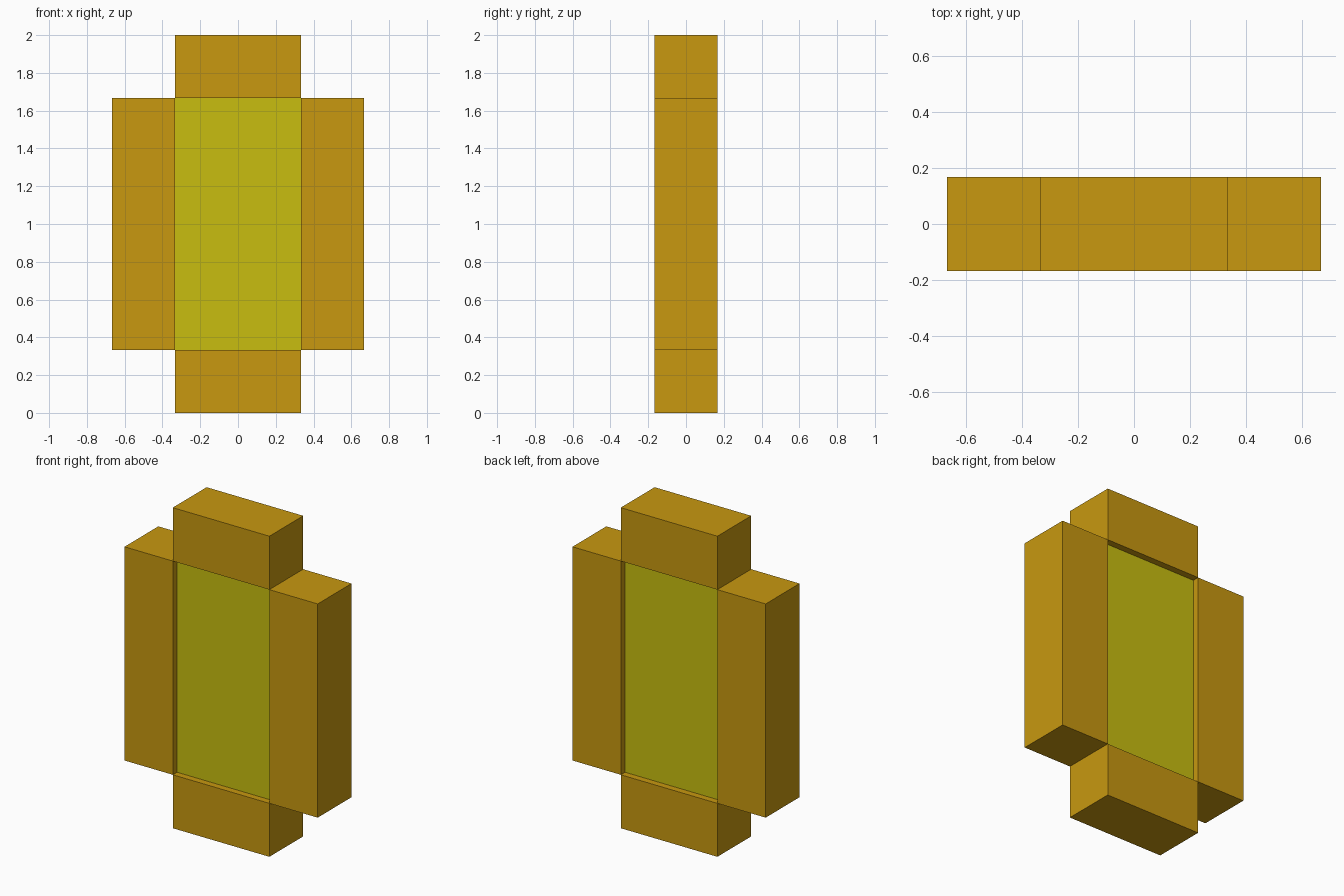
import bpy

if "Cube" in bpy.data.objects:
    bpy.data.objects.remove(bpy.data.objects["Cube"])

U = 1 / 3  # grid module of the design


def material(name, color):
    m = bpy.data.materials.new(name)
    m.diffuse_color = color
    m.use_nodes = True
    m.node_tree.nodes["Principled BSDF"].inputs["Base Color"].default_value = m.diffuse_color
    return m


def box(name, center, size, mat):
    bpy.ops.mesh.primitive_cube_add(size=1, location=center)
    ob = bpy.context.object
    ob.name = name
    ob.scale = size
    bpy.ops.object.transform_apply(location=False, rotation=False, scale=True)
    ob.data.materials.append(mat)
    return ob


orange = material("frame_orange", (0.578, 0.314, 0.005, 1))
yellow = material("panel_yellow", (0.578, 0.515, 0.005, 1))

# Top and bottom frame blocks
for name, z in (("bottom_block", U / 2), ("top_block", 2 - U / 2)):
    box(name, (0, 0, z), (2 * U, U, U), orange)

# Left and right frame posts
for name, side in (("left_post", -1), ("right_post", 1)):
    box(name, (side * 1.5 * U, 0, 1), (U, U, 4 * U), orange)

# Centre panel, recessed on front and back
box("centre_panel", (0, 0, 1), (2 * U, 0.25, 4 * U), yellow)
